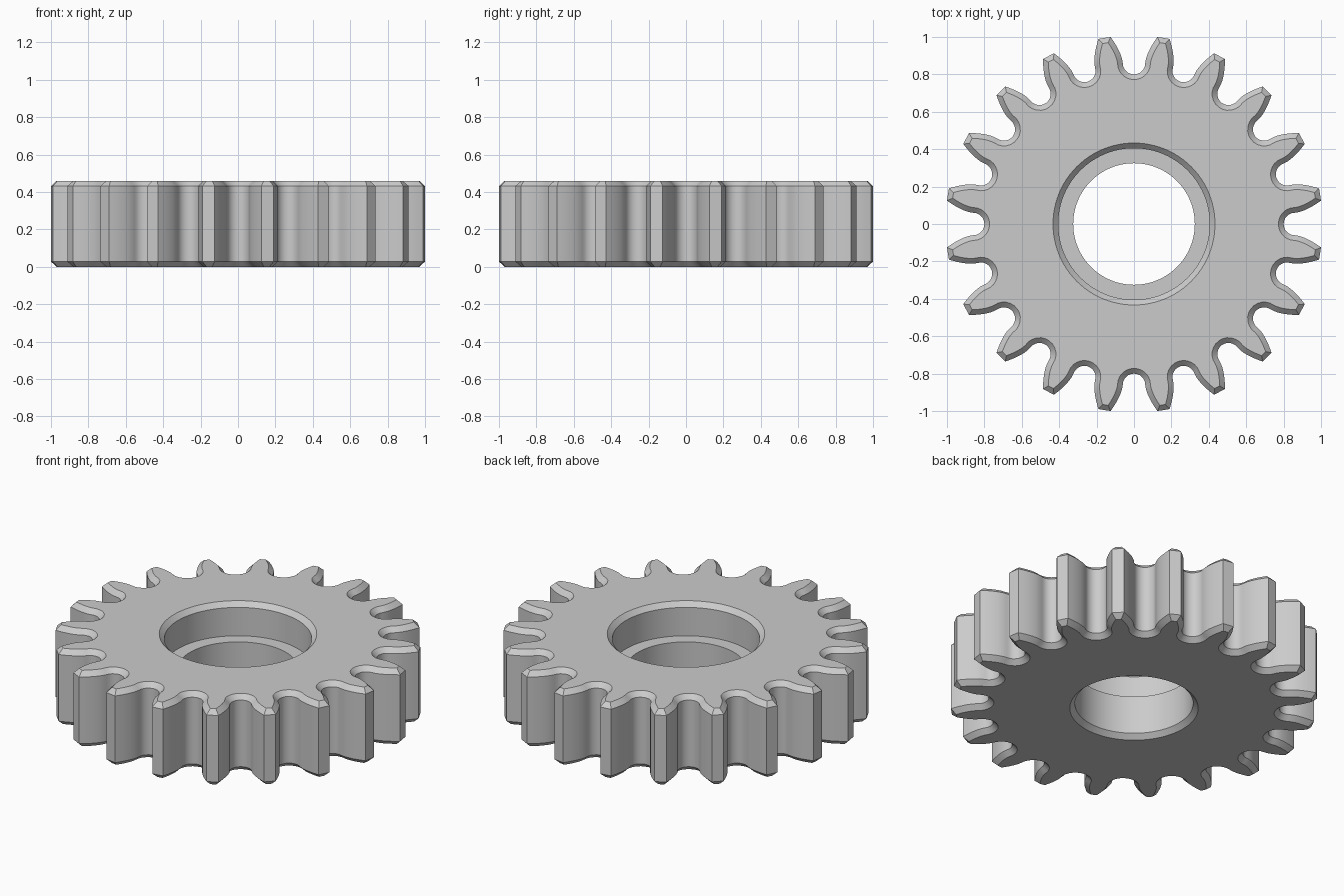
import bpy, bmesh, math
from mathutils import Vector

cube = bpy.data.objects.get("Cube")
if cube:
    bpy.data.objects.remove(cube, do_unlink=True)

TEETH = 20
HEIGHT = 0.46
BEVEL = 0.028
ROOT_Y, ROOT_R = 0.86, 0.06      # centre and radius of the rounded tooth root
CIRCLE_SEGMENTS = 96


def half_gap():
    """Right half of one gap between teeth, from the root out to the tip."""
    pts = []
    for i in range(7):
        a = math.pi / 2 * i / 6
        pts.append(Vector((ROOT_R * math.sin(a), ROOT_Y - ROOT_R * math.cos(a))))
    for i in range(1, 8):
        s = i / 7
        pts.append(Vector((ROOT_R + 0.065 * s ** 1.55, ROOT_Y + 0.14 * s)))
    return pts


def gear_outline():
    """Closed outline, running anticlockwise."""
    right = half_gap()
    left = [Vector((-p.x, p.y)) for p in right[1:]]
    gap = right[::-1] + left
    outline = []
    for k in range(TEETH):
        turn = math.tau * k / TEETH
        c, s = math.cos(turn), math.sin(turn)
        outline += [Vector((p.x * c - p.y * s, p.x * s + p.y * c)) for p in gap]
    return outline


def inset(points, d):
    """Move each outline point inward with mitred corners."""
    result = []
    for i, p in enumerate(points):
        a = (p - points[i - 1]).normalized()
        b = (points[(i + 1) % len(points)] - p).normalized()
        n1, n2 = Vector((-a.y, a.x)), Vector((-b.y, b.x))
        result.append(p + (n1 + n2) * d / (1 + n1.dot(n2)))
    return result


def circle(r):
    angles = [math.tau * i / CIRCLE_SEGMENTS for i in range(CIRCLE_SEGMENTS)]
    return [Vector((r * math.cos(a), r * math.sin(a))) for a in angles]


bm = bmesh.new()


def skin(rings):
    """Join a stack of (points, z) rings and return the first and last ring."""
    loops = [[bm.verts.new((p.x, p.y, z)) for p in pts] for pts, z in rings]
    for low, high in zip(loops, loops[1:]):
        for i in range(len(low)):
            bm.faces.new((low[i - 1], low[i], high[i], high[i - 1]))
    return loops[0], loops[-1]


def cap(*loops):
    """Fill the flat area between closed loops."""
    edges = []
    for loop in loops:
        for i in range(len(loop)):
            e = bm.edges.get((loop[i - 1], loop[i]))
            edges.append(e)
    bmesh.ops.triangle_fill(bm, edges=edges, use_beauty=True, normal=(0, 0, 1))


# Toothed rim with chamfered top and bottom
outline = gear_outline()
small = inset(outline, BEVEL)
rim_bottom, rim_top = skin([(small, 0), (outline, BEVEL),
                            (outline, HEIGHT - BEVEL), (small, HEIGHT)])

# Stepped bore: narrow below, wide counterbore above
bore, counterbore, step = 0.325, 0.405, 0.26
bore_bottom, bore_top = skin([(circle(bore + BEVEL), 0), (circle(bore), BEVEL),
                              (circle(bore), step), (circle(counterbore), step),
                              (circle(counterbore), HEIGHT - BEVEL),
                              (circle(counterbore + BEVEL), HEIGHT)])

# Flat end faces
cap(rim_top, bore_top)
cap(rim_bottom, bore_bottom)
bmesh.ops.recalc_face_normals(bm, faces=bm.faces)

mesh = bpy.data.meshes.new("gear_wheel")
bm.to_mesh(mesh)
bm.free()
gear = bpy.data.objects.new("gear_wheel", mesh)
bpy.context.collection.objects.link(gear)

# Plain grey metal
grey = bpy.data.materials.new("light_grey")
grey.use_nodes = True
color = (0.6, 0.6, 0.6, 1)
grey.diffuse_color = color
for node in grey.node_tree.nodes:
    if node.type == 'BSDF_PRINCIPLED':
        node.inputs["Base Color"].default_value = color
mesh.materials.append(grey)

# Smooth flanks, crisp chamfers
bpy.ops.object.select_all(action='DESELECT')
gear.select_set(True)
bpy.context.view_layer.objects.active = gear
bpy.ops.object.shade_smooth_by_angle(angle=math.radians(30))
